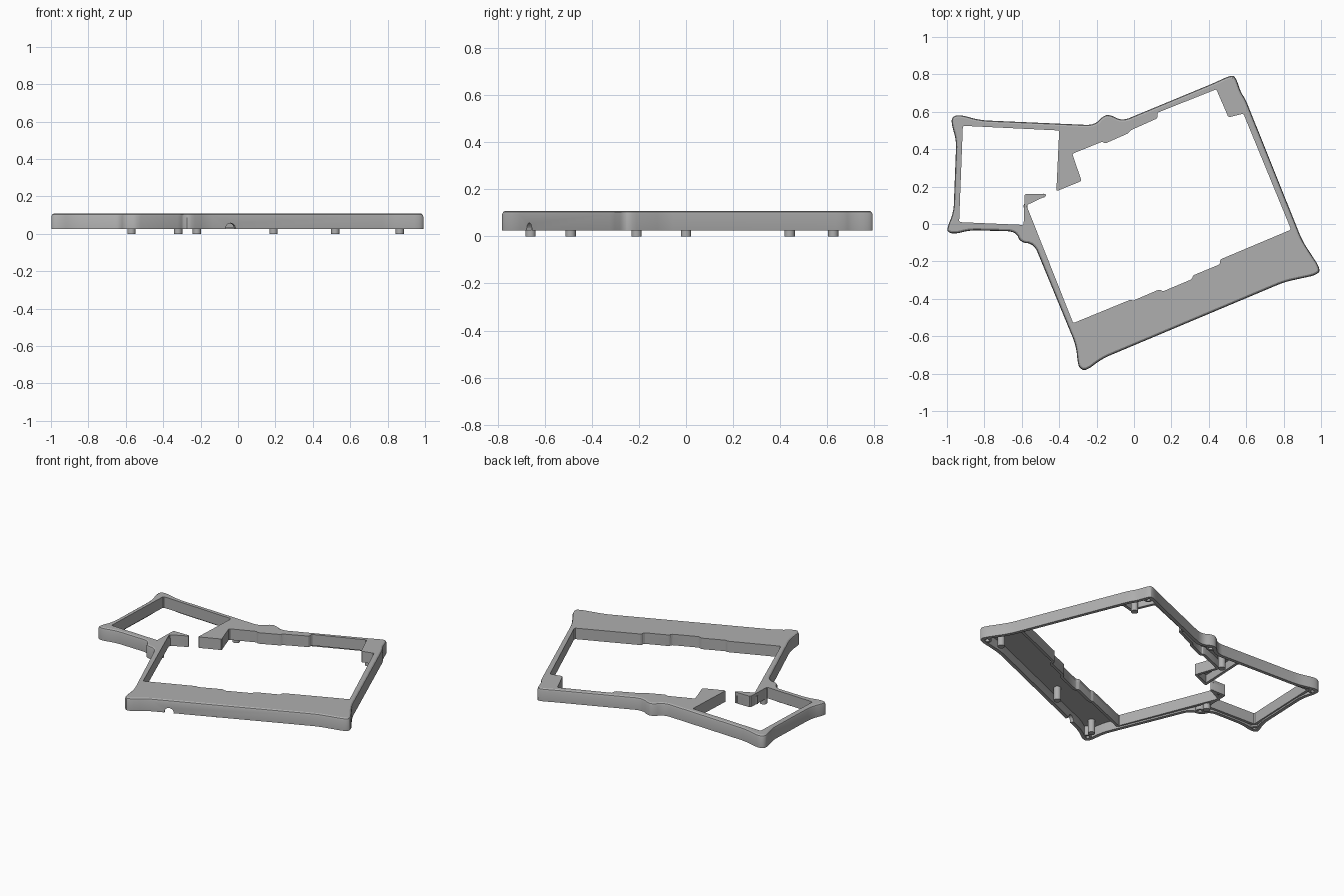
import bpy, bmesh, math
from mathutils import Vector, Matrix

cube = bpy.data.objects.get("Cube")
if cube:
    bpy.data.objects.remove(cube, do_unlink=True)

BOTTOM, TOP, CEILING = 0.025, 0.108, 0.088

grey = bpy.data.materials.new("matte grey")
grey.use_nodes = True
grey.diffuse_color = (0.43, 0.43, 0.43, 1)
for node in grey.node_tree.nodes:
    if node.type == 'BSDF_PRINCIPLED':
        node.inputs["Base Color"].default_value = grey.diffuse_color
        node.inputs["Roughness"].default_value = 0.6

# Outer outline, anticlockwise, with a flared lobe at each screw corner
OUTLINE = [(-.29, -.77), (-.26, -.788), (-.17, -.72), (.805, -.31), (.98, -.272),
           (.998, -.24), (.9, -.09), (.595, .67), (.57, .705), (.545, .785),
           (.52, .797), (.43, .755), (-.065, .55), (-.125, .585), (-.165, .58),
           (-.21, .528), (-.825, .555), (-.93, .585), (-.972, .575), (-.977, .535),
           (-.95, .45), (-.965, .06), (-1, -.02), (-.995, -.047), (-.95, -.053),
           (-.88, -.033), (-.63, -.04), (-.61, -.1), (-.535, -.105),
           (-.31, -.65), (-.3, -.75)]

# Inner opening: stepped large bay joined to the small square bay
OPENING = [(-.325, -.53), (-.02, -.405), (-.005, -.41), (.135, -.35), (.155, -.36),
           (.31, -.295), (.315, -.275), (.46, -.215), (.46, -.19), (.84, -.03),
           (.585, .59), (.505, .57), (.44, .72), (.125, .595), (.125, .565),
           (-.02, .5), (-.03, .485), (-.155, .43), (-.17, .44), (-.33, .375),
           (-.28, .23), (-.415, .175), (-.4, .5), (-.915, .525), (-.935, .01),
           (-.59, -.005), (-.585, .16), (-.47, .16), (-.47, .15), (-.575, .1)]


def rounded(points, cut):
    """Cut every corner, keeping long edges straight."""
    pts = [Vector(p) for p in points]
    out = []
    for i, p in enumerate(pts):
        for q in (pts[i - 1], pts[(i + 1) % len(pts)]):
            d = q - p
            out.append(p + d.normalized() * min(cut, d.length * 0.28))
    return out


def offset(pts, dist):
    """Move a closed outline to its left by dist, with mitred corners."""
    out = []
    for i, p in enumerate(pts):
        a = (p - pts[i - 1]).normalized()
        b = (pts[(i + 1) % len(pts)] - p).normalized()
        na, nb = Vector((-a.y, a.x)), Vector((-b.y, b.x))
        out.append(p + (na + nb) * dist / max(1 + na.dot(nb), 0.4))
    return out


def finish(name, bm, smooth=True):
    bmesh.ops.recalc_face_normals(bm, faces=bm.faces[:])
    mesh = bpy.data.meshes.new(name)
    bm.to_mesh(mesh)
    bm.free()
    obj = bpy.data.objects.new(name, mesh)
    bpy.context.collection.objects.link(obj)
    mesh.materials.append(grey)
    if smooth:
        bpy.ops.object.select_all(action='DESELECT')
        obj.select_set(True)
        bpy.context.view_layer.objects.active = obj
        bpy.ops.object.shade_smooth_by_angle(angle=math.radians(28))
    return obj


def wall(name, pts, section):
    """Sweep a closed (offset, height) section around an outline."""
    bm = bmesh.new()
    loops = [[bm.verts.new((p.x, p.y, z)) for p in offset(pts, d)] for d, z in section]
    n = len(pts)
    for k, lower in enumerate(loops):
        upper = loops[(k + 1) % len(loops)]
        for i in range(n):
            j = (i + 1) % n
            bm.faces.new((lower[i], lower[j], upper[j], upper[i]))
    return finish(name, bm)


def tube(name, x, y, radius, bore, low, high, sides=20):
    """Upright post, with a blind bore when bore is above zero."""
    section = [(0, high), (radius, high), (radius, low)]
    section += [(bore, low), (bore, high - 0.01), (0, high - 0.01)] if bore else [(0, low)]
    bm = bmesh.new()
    vs = [bm.verts.new((x + r, y, z)) for r, z in section]
    es = [bm.edges.new(pair) for pair in zip(vs, vs[1:])]
    bmesh.ops.spin(bm, geom=vs + es, cent=(x, y, 0), axis=(0, 0, 1),
                   angle=math.tau, steps=sides)
    bmesh.ops.remove_doubles(bm, verts=bm.verts[:], dist=0.0001)
    return finish(name, bm)


outline = rounded(rounded(OUTLINE, 0.025), 0.012)
opening = rounded(OPENING, 0.006)

# Outer wall with a softened top edge
outer_wall = wall("outer_wall", outline, [
    (0, BOTTOM), (0, TOP - 0.015), (0.004, TOP - 0.005), (0.012, TOP),
    (0.022, CEILING - 0.002), (0.022, BOTTOM)])

# Thin skirt hanging around the opening
wall("opening_skirt", opening, [
    (0, CEILING), (0, 0.035), (-0.018, 0.035), (-0.018, CEILING)])

# Top plate between the outline and the opening
bm = bmesh.new()
for pts in (offset(outline, 0.012), opening):
    vs = [bm.verts.new((p.x, p.y, CEILING)) for p in pts]
    for i, v in enumerate(vs):
        bm.edges.new((vs[i - 1], v))
bmesh.ops.triangle_fill(bm, use_beauty=True, edges=bm.edges[:], normal=(0, 0, 1))
raised = bmesh.ops.extrude_face_region(bm, geom=bm.faces[:], use_keep_orig=True)
bmesh.ops.translate(bm, vec=(0, 0, TOP - CEILING),
                    verts=[g for g in raised["geom"] if isinstance(g, bmesh.types.BMVert)])
finish("top_plate", bm, smooth=False)

# Round cable notch in the lower edge of the front wall
bm = bmesh.new()
turn = Matrix.Rotation(math.atan2(0.41, 0.975), 4, 'Z') @ Matrix.Rotation(math.pi / 2, 4, 'X')
bmesh.ops.create_cone(bm, cap_ends=True, segments=24, radius1=0.029, radius2=0.029,
                      depth=0.09, matrix=Matrix.Translation((-0.04, -0.665, 0.028)) @ turn)
cutter = finish("notch_cutter", bm, smooth=False)
cutter.hide_render = True
cutter.hide_viewport = True
notch = outer_wall.modifiers.new("cable_notch", 'BOOLEAN')
notch.operation = 'DIFFERENCE'
notch.solver = 'EXACT'
notch.object = cutter
bpy.context.view_layer.update()
cut_mesh = bpy.data.meshes.new_from_object(
    outer_wall.evaluated_get(bpy.context.evaluated_depsgraph_get()))
outer_wall.modifiers.clear()
outer_wall.data = cut_mesh
bpy.data.objects.remove(cutter, do_unlink=True)

# Support pegs reaching below the rim
for i, (x, y) in enumerate([(-.22, -.66), (.19, -.49), (.865, -.21),
                            (.52, .625), (-.32, .44), (-.57, 0)]):
    tube(f"support_peg_{i + 1}", x, y, 0.022, 0, 0, CEILING + 0.005)

# Screw bosses in the corner lobes
for i, (x, y) in enumerate([(-.258, -.745), (.95, -.24), (.522, .755), (-.14, .548),
                            (-.943, .55), (-.965, -.018), (-.578, -.072)]):
    tube(f"screw_boss_{i + 1}", x, y, 0.027, 0.014, BOTTOM + 0.001, CEILING + 0.005)
